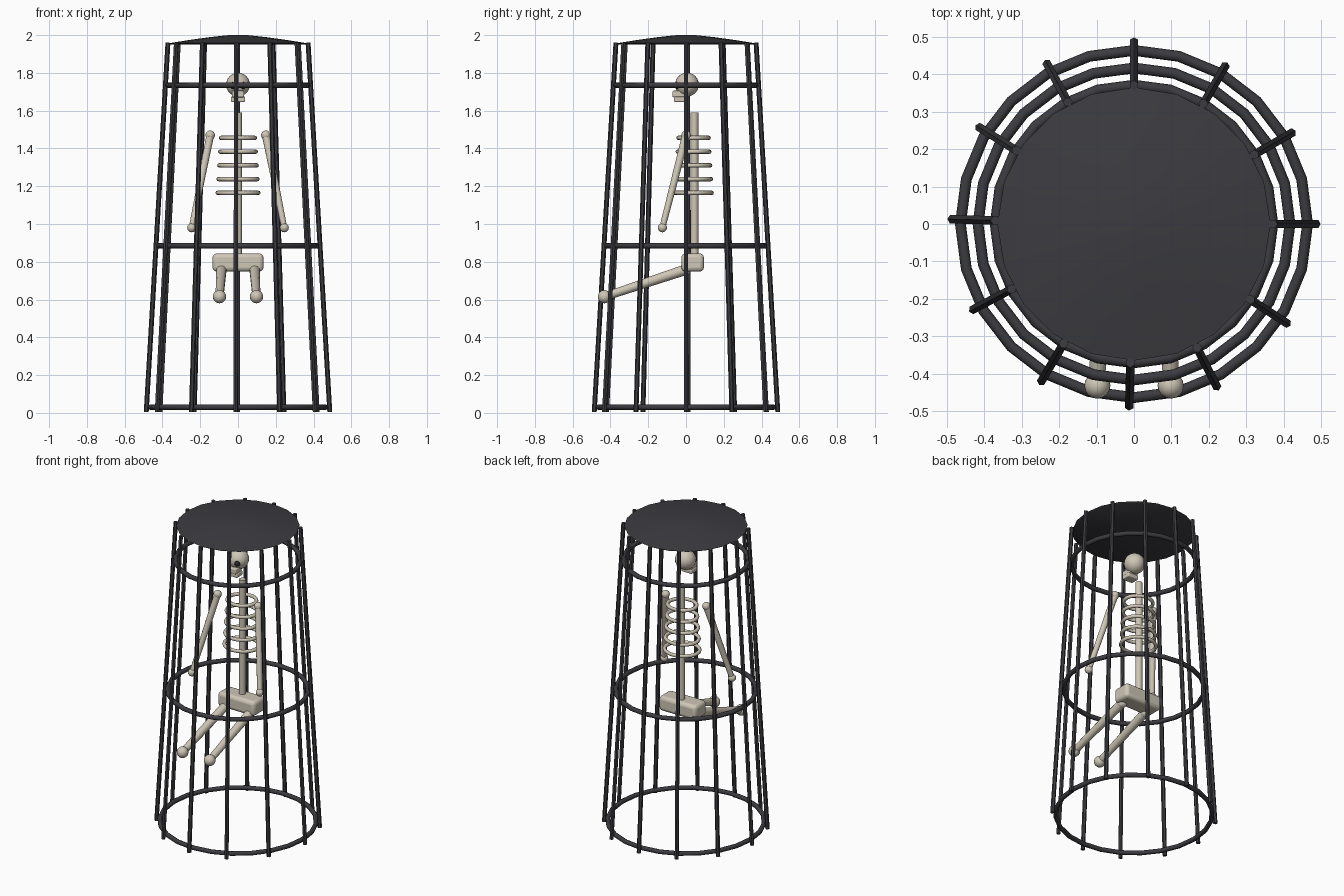
import bpy, bmesh, math
from mathutils import Vector

if "Cube" in bpy.data.objects:
    bpy.data.objects.remove(bpy.data.objects["Cube"])


def material(name, rgb):
    m = bpy.data.materials.new(name)
    m.diffuse_color = (*rgb, 1)
    m.use_nodes = True
    m.node_tree.nodes["Principled BSDF"].inputs["Base Color"].default_value = m.diffuse_color
    return m


IRON = material("dark_iron", (0.045, 0.045, 0.052))
BONE = material("bone", (0.62, 0.57, 0.47))
DARK = material("socket_black", (0.02, 0.02, 0.02))


def finish(name, mat, angle=40):
    o = bpy.context.object
    o.name = name
    o.data.materials.append(mat)
    bpy.ops.object.shade_smooth_by_angle(angle=math.radians(angle))
    return o


def rod(name, a, b, r1, r2, mat, sides=10):
    a, b = Vector(a), Vector(b)
    d = b - a
    bpy.ops.mesh.primitive_cone_add(vertices=sides, radius1=r1, radius2=r2, depth=d.length,
                                    location=(a + b) / 2,
                                    rotation=d.to_track_quat('Z', 'Y').to_euler())
    return finish(name, mat, 50)


def ball(name, p, r, mat=BONE, seg=16):
    bpy.ops.mesh.primitive_uv_sphere_add(segments=seg, ring_count=seg * 5 // 8, radius=r, location=p)
    return finish(name, mat, 60)


def ring(name, p, r, t, mat, seg, squash=1):
    bpy.ops.mesh.primitive_torus_add(major_radius=r, minor_radius=t, major_segments=seg,
                                     minor_segments=8, location=p)
    bpy.context.object.scale.y = squash
    return finish(name, mat, 60)


def box(name, p, size, bevel):
    bpy.ops.mesh.primitive_cube_add(size=1, location=p)
    o = bpy.context.object
    o.scale = size
    bpy.ops.object.transform_apply(location=False, rotation=False, scale=True)
    b = o.modifiers.new("bevel", 'BEVEL')
    b.width, b.segments = bevel, 3
    return finish(name, BONE)


# cage bars, slightly uneven in spacing
for i, deg in enumerate([0, 30, 60, 90, 118.5, 148, 178.5, 208, 239.5, 268.5, 297, 327]):
    c, s = math.cos(math.radians(deg)), math.sin(math.radians(deg))
    rod(f"cage_bar_{i}", (0.486 * c, 0.486 * s, 0.005), (0.371 * c, 0.371 * s, 1.96),
        0.013, 0.013, IRON, 6)

# cage hoops
for name, z, r in (("bottom", 0.03, 0.464), ("middle", 0.885, 0.417), ("top", 1.735, 0.371)):
    ring(f"{name}_hoop", (0, 0, z), r, 0.0145, IRON, 24)

# shallow domed lid, lathed from a short profile
bm = bmesh.new()
N = 20
loops = []
for r, z in ((0.355, 1.95), (0.365, 1.957), (0.26, 1.974), (0.15, 1.989), (0.05, 2.0)):
    loops.append([bm.verts.new((r * math.cos(math.tau * k / N), r * math.sin(math.tau * k / N), z))
                  for k in range(N)])
for lo, hi in zip(loops, loops[1:]):
    for k in range(N):
        bm.faces.new((lo[k], lo[(k + 1) % N], hi[(k + 1) % N], hi[k]))
bm.faces.new(loops[-1])
bm.faces.new(loops[0][::-1])
me = bpy.data.meshes.new("lid")
bm.to_mesh(me)
bm.free()
lid = bpy.data.objects.new("lid", me)
bpy.context.collection.objects.link(lid)
bpy.ops.object.select_all(action='DESELECT')
lid.select_set(True)
bpy.context.view_layer.objects.active = lid
finish("lid", IRON)

# skull, jaw and eye sockets
ball("skull", (0, 0.005, 1.738), 0.063, BONE, 20)
box("upper_jaw", (0, -0.038, 1.688), (0.066, 0.066, 0.035), 0.006)
box("lower_jaw", (0, -0.034, 1.66), (0.076, 0.06, 0.028), 0.006)
for sx in (-1, 1):
    ball("eye_socket", (sx * 0.026, -0.043, 1.733), 0.019, DARK, 12)

# spine and ribs
rod("spine", (0, 0.045, 0.83), (0, 0.045, 1.59), 0.021, 0.021, BONE)
for i in range(5):
    ring(f"rib_{i}", (0, 0.04, 1.165 + i * 0.0727), 0.108 - 0.0045 * i, 0.0115, BONE, 24, 0.9)

# pelvis
box("pelvis", (0, 0.035, 0.796), (0.27, 0.12, 0.096), 0.022)

# arms and thighs with ball joints
for sx, side in ((-1, "left"), (1, "right")):
    sh, ha = (sx * 0.147, 0, 1.47), (sx * 0.245, -0.125, 0.98)
    rod(f"{side}_arm", sh, ha, 0.021, 0.016, BONE)
    ball(f"{side}_shoulder", sh, 0.025)
    ball(f"{side}_hand", ha, 0.024)
    hip, knee = (sx * 0.088, -0.005, 0.757), (sx * 0.098, -0.432, 0.615)
    rod(f"{side}_thigh", hip, knee, 0.028, 0.022, BONE)
    ball(f"{side}_hip", hip, 0.03)
    ball(f"{side}_knee", knee, 0.035)
